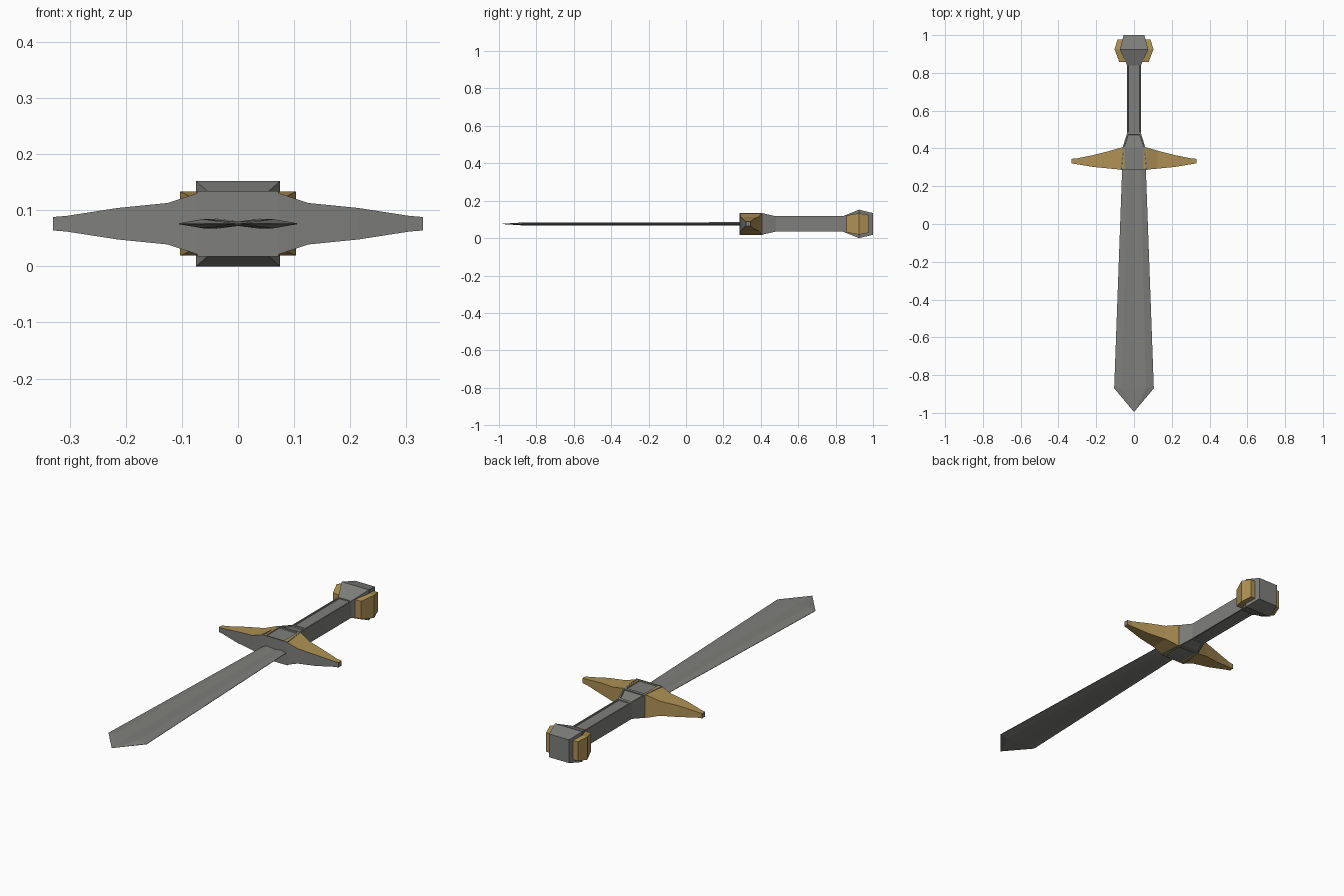
import bpy, bmesh

if "Cube" in bpy.data.objects:
    bpy.data.objects.remove(bpy.data.objects["Cube"])

ZC = 0.076  # height of the sword's centre plane


def material(name, rgb):
    m = bpy.data.materials.new(name)
    m.diffuse_color = (*rgb, 1)
    m.use_nodes = True
    m.node_tree.nodes["Principled BSDF"].inputs["Base Color"].default_value = m.diffuse_color
    return m


steel = material("grey steel", (0.21, 0.21, 0.20))
gold = material("dull gold", (0.43, 0.285, 0.09))


def loft(name, rings, mats, paint=None, panel=None):
    """Skin closed rings, cap the ends, then inset panels and paint faces by rule."""
    bm = bmesh.new()
    vs = [[bm.verts.new((x, y, z + ZC)) for x, y, z in r] for r in rings]
    n = len(vs[0])
    for a, b in zip(vs, vs[1:]):
        for i in range(n):
            j = (i + 1) % n
            bm.faces.new((a[i], a[j], b[j], b[i]))
    bm.faces.new(vs[0])
    bm.faces.new(vs[-1])
    bmesh.ops.remove_doubles(bm, verts=bm.verts, dist=0.0005)
    bmesh.ops.recalc_face_normals(bm, faces=bm.faces)
    if paint:
        for f in bm.faces:
            f.material_index = paint(f)
    if panel:
        for f in [f for f in bm.faces if panel(f)]:
            bmesh.ops.inset_individual(bm, faces=[f], thickness=0.009, depth=0)
            bmesh.ops.inset_individual(bm, faces=[f], thickness=0.002, depth=-0.005)
    me = bpy.data.meshes.new(name)
    bm.to_mesh(me)
    bm.free()
    for m in mats:
        me.materials.append(m)
    ob = bpy.data.objects.new(name, me)
    bpy.context.collection.objects.link(ob)
    return ob


def box_ring(y, w, h):
    return [(-w, y, -h), (w, y, -h), (w, y, h), (-w, y, h)]


# Blade: flat section with a hollow centre and thin edges, flaring to a point
def blade_ring(y, w, k=1.0):
    half = [(w, 0.001 * k), (w * 0.6, 0.009 * k), (0, 0.004 * k), (-w * 0.6, 0.009 * k), (-w, 0.001 * k)]
    return [(x, y, z) for x, z in half] + [(x, y, -z) for x, z in reversed(half)]


loft("blade", [blade_ring(0.31, 0.062), blade_ring(-0.87, 0.105, 0.9),
               blade_ring(-0.995, 0.0001, 0.02)], [steel])

# Grip with the square collar, recessed panels above and below
loft("grip", [box_ring(0.287, 0.072, 0.058), box_ring(0.405, 0.06, 0.058),
              box_ring(0.48, 0.037, 0.041), box_ring(0.85, 0.037, 0.041)], [steel],
     panel=lambda f: abs(f.normal.z) > 0.97)

# Pommel
loft("pommel", [box_ring(0.84, 0.036, 0.042), box_ring(0.925, 0.075, 0.076),
                box_ring(1.0, 0.055, 0.058)], [steel])

# Crossguard arms: gold with steel front and steel tips
ARM = [(0.05, 0.287, 0.408, 0.058), (0.068, 0.288, 0.405, 0.056), (0.125, 0.293, 0.388, 0.037),
       (0.215, 0.302, 0.365, 0.028), (0.305, 0.317, 0.347, 0.014), (0.33, 0.321, 0.345, 0.012)]
for side, s in (("left", -1), ("right", 1)):
    rings = [[(s * x, y0, -h), (s * x, y1, -h), (s * x, y1, h), (s * x, y0, h)]
             for x, y0, y1, h in ARM]
    loft(side + "_guard_arm", rings, [steel, gold],
         paint=lambda f: 0 if f.normal.y < -0.7 or abs(f.calc_center_median().x) > 0.32 else 1)
    # Gold cheek on the side of the pommel
    cheek = [[(s * x0, y, -h), (s * x1, y, -h), (s * x1, y, h), (s * x0, y, h)]
             for y, x0, x1, h in ((0.858, 0.03, 0.078, 0.045), (0.925, 0.06, 0.103, 0.057),
                                  (0.977, 0.05, 0.087, 0.048))]
    loft(side + "_pommel_cheek", cheek, [gold])
